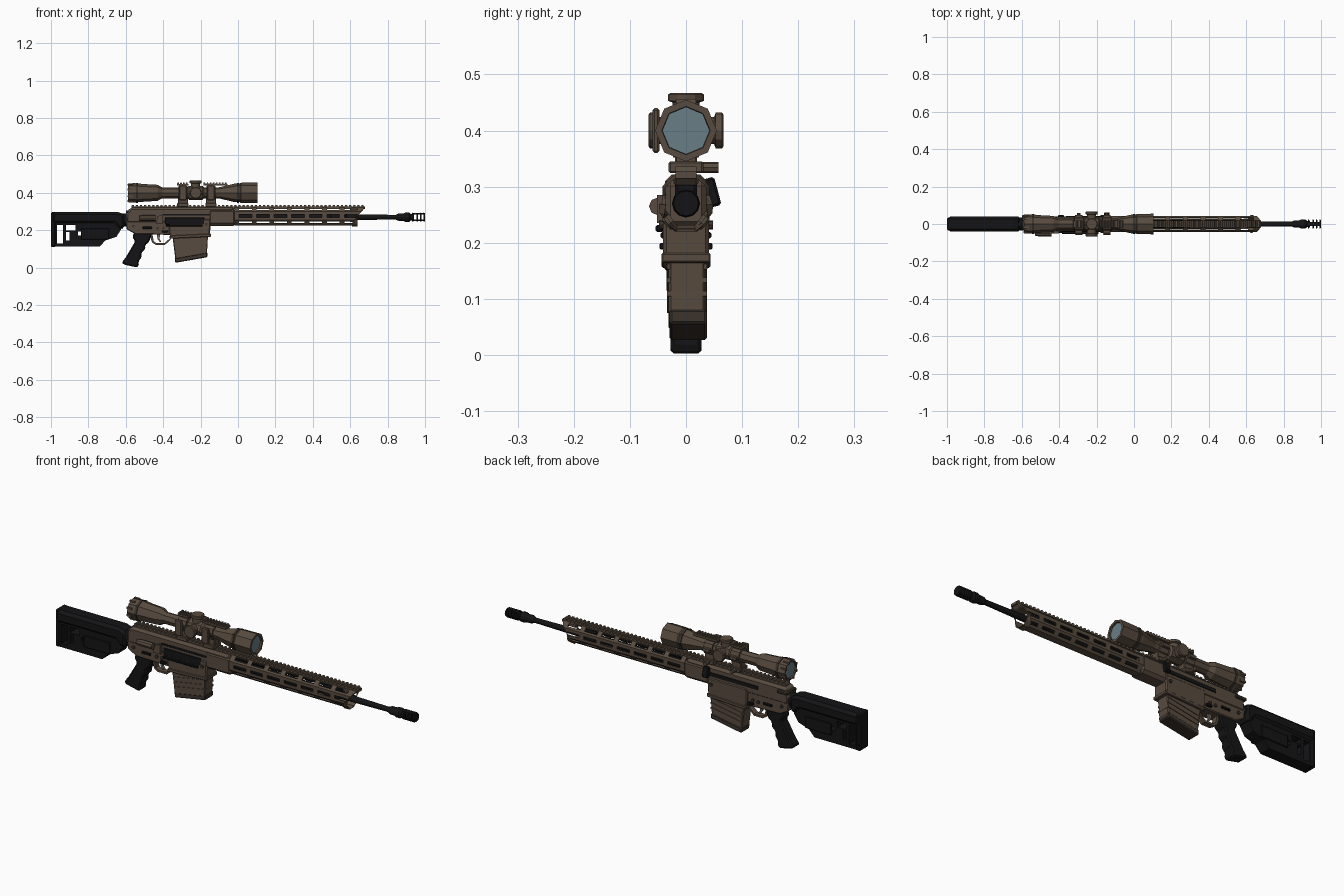
import bpy, bmesh, math
from mathutils import Matrix, Vector

def material(name, rgb):
    m = bpy.data.materials.new(name)
    m.diffuse_color = (*rgb, 1)
    return m

BROWN = material("earth_brown", (0.098, 0.071, 0.05))
DARK = material("dark_brown", (0.045, 0.034, 0.026))
BLACK = material("matte_black", (0.007, 0.007, 0.008))
STEEL = material("bare_steel", (0.16, 0.14, 0.12))
GLASS = material("lens_glass", (0.14, 0.21, 0.24))

def finish(name, bm, mat, bevel=0):
    bmesh.ops.recalc_face_normals(bm, faces=bm.faces)
    me = bpy.data.meshes.new(name)
    bm.to_mesh(me)
    bm.free()
    ob = bpy.data.objects.new(name, me)
    bpy.context.collection.objects.link(ob)
    me.materials.append(mat)
    if bevel:
        b = ob.modifiers.new("bevel", 'BEVEL')
        b.width, b.segments, b.limit_method = bevel, 1, 'ANGLE'
    return ob

def prism(name, pts, y0, y1, mat, bevel=0):
    """Side outline (x, z) extruded across y."""
    bm = bmesh.new()
    f = bm.faces.new([bm.verts.new((x, y0, z)) for x, z in pts])
    g = bmesh.ops.extrude_face_region(bm, geom=[f])
    bmesh.ops.translate(bm, vec=(0, y1 - y0, 0), verts=[v for v in g['geom'] if isinstance(v, bmesh.types.BMVert)])
    return finish(name, bm, mat, bevel)

def box(name, x0, x1, y0, y1, z0, z1, mat, bevel=0):
    return prism(name, [(x0, z0), (x1, z0), (x1, z1), (x0, z1)], y0, y1, mat, bevel)

def lathe(name, prof, mat, at=(0, 0, 0), axis='X', n=8):
    """Rings (distance, radius) along an axis, ends capped."""
    rot = {'X': Matrix(), 'Y': Matrix.Rotation(math.pi / 2, 3, 'Z'), 'Z': Matrix.Rotation(-math.pi / 2, 3, 'Y')}[axis]
    bm = bmesh.new()
    rings = [[bm.verts.new(rot @ Vector((d, r * math.cos(a), r * math.sin(a))) + Vector(at))
              for a in (2 * math.pi * i / n for i in range(n))] for d, r in prof]
    for a, b in zip(rings, rings[1:]):
        for i in range(n):
            bm.faces.new((a[i], a[(i + 1) % n], b[(i + 1) % n], b[i]))
    bm.faces.new(rings[0])
    bm.faces.new(rings[-1])
    return finish(name, bm, mat)

def rail(name, x0, x1, y0, y1, z0, z1, mat, pitch=0.022):
    """Toothed accessory rail."""
    n = max(1, round((x1 - x0) / pitch))
    p, zm = (x1 - x0) / n, z1 - 0.008
    pts = [(x1, z0), (x0, z0)]
    for i in range(n):
        x = x0 + i * p
        pts += [(x, zm), (x + 0.15 * p, z1), (x + 0.55 * p, z1), (x + 0.7 * p, zm)]
    return prism(name, pts + [(x1, zm)], y0, y1, mat)

def cut(ob, cutter):
    cutter.hide_render = True
    cutter.hide_viewport = True
    m = ob.modifiers.new("cut", 'BOOLEAN')
    m.operation, m.object, m.solver = 'DIFFERENCE', cutter, 'EXACT'

# Stock: wide cheek section over a narrower butt
prism("stock_upper", [(-0.995, 0.235), (-0.995, 0.298), (-0.63, 0.298), (-0.605, 0.28), (-0.605, 0.215),
                      (-0.63, 0.2), (-0.66, 0.235)], -0.041, 0.041, BLACK, 0.014)
butt = prism("stock_lower", [(-0.985, 0.112), (-0.74, 0.112), (-0.71, 0.145), (-0.65, 0.165), (-0.625, 0.205),
                             (-0.625, 0.26), (-0.985, 0.26)], -0.03, 0.03, BLACK)
for i, (x0, x1, z0, z1) in enumerate([(-0.967, -0.935, 0.13, 0.228), (-0.92, -0.868, 0.198, 0.228),
                                      (-0.92, -0.9, 0.145, 0.19), (-0.856, -0.795, 0.173, 0.193)]):
    cut(butt, box(f"stock_cutter_{i}", x0, x1, -0.1, 0.1, z0, z1, BLACK))
box("butt_pad", -1.0, -0.975, -0.035, 0.035, 0.11, 0.298, BLACK, 0.006)
for s in (-1, 1):
    box("stock_side_panel", -0.84, -0.69, s * 0.034 - 0.004, s * 0.034 + 0.004, 0.15, 0.21, BLACK, 0.003)
lathe("buffer_tube", [(-0.66, 0.034), (-0.58, 0.034)], BLACK, (0, 0, 0.255), n=12)

# Receiver
prism("upper_receiver", [(-0.6, 0.235), (-0.6, 0.29), (-0.575, 0.322), (-0.02, 0.322), (-0.02, 0.235)],
      -0.037, 0.037, BROWN, 0.012)
prism("lower_receiver", [(-0.6, 0.255), (-0.595, 0.205), (-0.55, 0.18), (-0.36, 0.175), (-0.36, 0.25), (-0.15, 0.25),
                         (-0.15, 0.265)], -0.034, 0.034, BROWN, 0.004)
prism("magazine_well", [(-0.37, 0.262), (-0.37, 0.19), (-0.36, 0.162), (-0.15, 0.172), (-0.145, 0.262)],
      -0.041, 0.041, BROWN, 0.006)
prism("magazine_well_lip", [(-0.365, 0.155), (-0.145, 0.165), (-0.145, 0.182), (-0.365, 0.172)], -0.044, 0.044, BROWN, 0.003)
box("barrel_nut", -0.16, -0.01, -0.042, 0.042, 0.224, 0.315, BROWN, 0.014)
box("ejection_port", -0.39, -0.18, -0.042, -0.036, 0.232, 0.268, BLACK, 0.002)
box("port_cover", -0.385, -0.19, -0.054, -0.04, 0.219, 0.232, BLACK, 0.003)
box("bolt_track", -0.43, -0.03, 0.036, 0.041, 0.272, 0.29, BLACK)
box("side_groove", -0.4, -0.03, -0.04, -0.036, 0.278, 0.288, BLACK)
prism("case_deflector", [(-0.44, 0.235), (-0.4, 0.235), (-0.4, 0.285), (-0.43, 0.275)], -0.052, -0.03, BROWN)
lathe("forward_assist", [(-0.53, 0.012), (-0.51, 0.016), (-0.44, 0.016)], BROWN, (0, -0.05, 0.265))
handle = box("charging_handle", -0.16, -0.13, -0.011, 0.011, -0.026, 0.026, BLACK, 0.004)
handle.location, handle.rotation_euler = (0, 0.046, 0.29), (math.radians(15), 0, 0)
box("rear_latch", -0.6, -0.54, -0.03, 0.047, 0.29, 0.306, DARK, 0.004)
for s in (-1, 1):
    for x, z in ((-0.56, 0.222), (-0.43, 0.21), (-0.4, 0.212), (-0.17, 0.232)):
        lathe("receiver_pin", [(-0.006, 0.008), (0.006, 0.008)], DARK, (x, s * (0.042 if x > -0.2 else 0.035), z), 'Y')
    box("selector_lever", -0.51, -0.46, s * 0.04 - 0.005, s * 0.04 + 0.005, 0.208, 0.219, BLACK, 0.002)
    box("magazine_release", -0.405, -0.375, s * 0.04 - 0.007, s * 0.04 + 0.007, 0.188, 0.2, BLACK, 0.002)

# Trigger and guard
prism("trigger_guard", [(-0.475, 0.19), (-0.46, 0.135), (-0.44, 0.122), (-0.39, 0.122), (-0.36, 0.15), (-0.36, 0.16),
                        (-0.393, 0.132), (-0.437, 0.132), (-0.45, 0.14), (-0.46, 0.19)], -0.014, 0.014, BROWN)
prism("trigger", [(-0.435, 0.18), (-0.415, 0.18), (-0.42, 0.155), (-0.41, 0.138), (-0.418, 0.137), (-0.43, 0.153)],
      -0.006, 0.006, STEEL)

# Grip with finger grooves
prism("grip", [(-0.555, 0.19), (-0.565, 0.165), (-0.55, 0.14), (-0.6, 0.055), (-0.62, 0.03), (-0.615, 0.018), (-0.54, 0.001),
               (-0.53, 0.012), (-0.532, 0.035), (-0.515, 0.055), (-0.518, 0.078), (-0.495, 0.1), (-0.497, 0.12),
               (-0.475, 0.138), (-0.465, 0.17), (-0.465, 0.19)], -0.028, 0.028, BLACK, 0.008)

# Magazine, leaning, with ribs and base plate
prism("magazine", [(-0.352, 0.18), (-0.335, 0.045), (-0.166, 0.075), (-0.16, 0.18)], -0.031, 0.034, BROWN, 0.004)
prism("magazine_base", [(-0.338, 0.052), (-0.335, 0.026), (-0.164, 0.056), (-0.163, 0.082)], -0.029, 0.037, DARK, 0.004)
for i in range(3):
    z = 0.075 + i * 0.024
    prism("magazine_rib", [(-0.335, z), (-0.163, z + 0.03), (-0.163, z + 0.039), (-0.336, z + 0.009)], -0.034, 0.037, BROWN)

# Handguard: faceted tube with rows of open slots
half = [(0.014, 0.326), (0.02, 0.322), (0.036, 0.308), (0.042, 0.3), (0.042, 0.284), (0.042, 0.268),
        (0.042, 0.256), (0.035, 0.247), (0.027, 0.236), (0.018, 0.226)]
section = half + [(-y, z) for y, z in reversed(half)]
slot_bands = {1, 4, 7, 11, 14, 17}
stations = [-0.02]
while stations[-1] < 0.55:
    stations += [stations[-1] + 0.025, stations[-1] + 0.094]
stations.append(0.61)
bm = bmesh.new()
rings = []
for x in stations:
    last = x == stations[-1]
    rings.append([bm.verts.new((x + (max(0, z - 0.24) * 0.8 if last else 0), y, z)) for y, z in section])
n = len(section)
for k in range(len(rings) - 1):
    for i in range(n):
        if k % 2 == 1 and i in slot_bands and k < len(rings) - 1:
            continue
        j = (i + 1) % n
        bm.faces.new((rings[k][i], rings[k][j], rings[k + 1][j], rings[k + 1][i]))
guard = finish("handguard", bm, BROWN)
sol = guard.modifiers.new("thickness", 'SOLIDIFY')
sol.thickness, sol.offset = 0.006, -1
prism("handguard_nose", [(0.6, 0.302), (0.66, 0.302), (0.68, 0.322), (0.6, 0.322)], -0.022, 0.022, BROWN, 0.004)
rail("top_rail", -0.57, 0.68, -0.019, 0.019, 0.315, 0.336, BROWN)

# Barrel, gas block and muzzle brake
BZ = 0.27
lathe("barrel", [(-0.1, 0.022), (0.3, 0.02), (0.5, 0.017), (0.66, 0.015), (0.865, 0.012)], BLACK, (0, 0, BZ), n=12)
box("gas_block", 0.49, 0.58, -0.02, 0.02, 0.252, 0.308, BLACK, 0.006)
lathe("gas_tube", [(-0.02, 0.006), (0.52, 0.006)], BLACK, (0, 0, 0.301))
lathe("brake_collar", [(0.845, 0.014), (0.86, 0.02), (0.885, 0.02), (0.895, 0.025), (0.915, 0.025), (0.925, 0.017),
                       (0.94, 0.017)], BLACK, (0, 0, BZ), n=12)
for x in (0.935, 0.958, 0.978, 0.996):
    lathe("brake_baffle", [(x - 0.004, 0.024), (x + 0.004, 0.022)], BLACK, (0, 0, BZ), n=12)
for z in (BZ - 0.017, BZ + 0.017):
    box("brake_bar", 0.93, 0.998, -0.012, 0.012, z - 0.004, z + 0.004, BLACK)

# Scope: eyepiece, tube and bell in one faceted body
SZ = 0.4
lathe("scope_body", [(-0.578, 0.042), (-0.588, 0.044), (-0.588, 0.05), (-0.555, 0.052), (-0.5, 0.047), (-0.43, 0.043),
                     (-0.405, 0.029), (-0.27, 0.029), (-0.262, 0.037), (-0.19, 0.037), (-0.182, 0.029), (-0.1, 0.03),
                     (-0.015, 0.05), (0.01, 0.05), (0.015, 0.054), (0.105, 0.055), (0.105, 0.043), (0.094, 0.042)],
      BROWN, (0, 0, SZ))
lathe("front_lens", [(0.09, 0.042), (0.097, 0.042)], GLASS, (0, 0, SZ))
lathe("rear_lens", [(-0.583, 0.041), (-0.57, 0.041)], GLASS, (0, 0, SZ))
for x in (-0.54, 0.0):
    lathe("scope_band", [(x - 0.006, 0.054), (x + 0.006, 0.054)], DARK, (0, 0, SZ))
for i in range(8):
    a = math.pi / 8 * (2 * i + 1)
    y, z = 0.047 * math.cos(a), SZ + 0.047 * math.sin(a)
    box("focus_knurl", -0.592, -0.562, y - 0.005, y + 0.005, z - 0.005, z + 0.005, BROWN)

# Adjustment turrets on top and both sides
turret = [(0.02, 0.024), (0.05, 0.024), (0.053, 0.032), (0.064, 0.032), (0.067, 0.028)]
lathe("top_turret", turret, BROWN, (-0.226, 0, SZ), 'Z', 12)
lathe("left_turret", turret, BROWN, (-0.226, 0, SZ), 'Y', 12)
lathe("right_turret", [(-d, r) for d, r in turret], BROWN, (-0.226, 0, SZ), 'Y', 12)

# Mount rings with clamp bases and short accessory rails
for x, r0, r1 in ((-0.295, -0.325, -0.265), (-0.145, -0.185, -0.055)):
    lathe("mount_ring", [(x - 0.024, 0.038), (x + 0.024, 0.038)], BROWN, (0, 0, SZ))
    box("mount_post", x - 0.027, x + 0.027, -0.02, 0.02, 0.335, 0.375, BROWN, 0.003)
    box("mount_base", x - 0.03, x + 0.03, -0.031, 0.031, 0.324, 0.345, BROWN, 0.003)
    lathe("clamp_nut", [(0.028, 0.01), (0.058, 0.01)], BROWN, (x, 0, 0.334), 'Y')
    for s in (-1, 1):
        box("ring_flange", x - 0.02, x + 0.02, s * 0.04 - 0.009, s * 0.04 + 0.009, SZ - 0.009, SZ + 0.009, BROWN, 0.002)
    box("ring_rail_foot", x - 0.02, x + 0.02, -0.012, 0.012, 0.43, 0.444, BROWN)
    rail("ring_rail", r0, r1, -0.018, 0.018, 0.44, 0.456, BROWN, 0.016)
    box("ring_side_plate", x - 0.02, x + 0.02, -0.06, -0.047, 0.36, 0.44, BROWN, 0.004)
